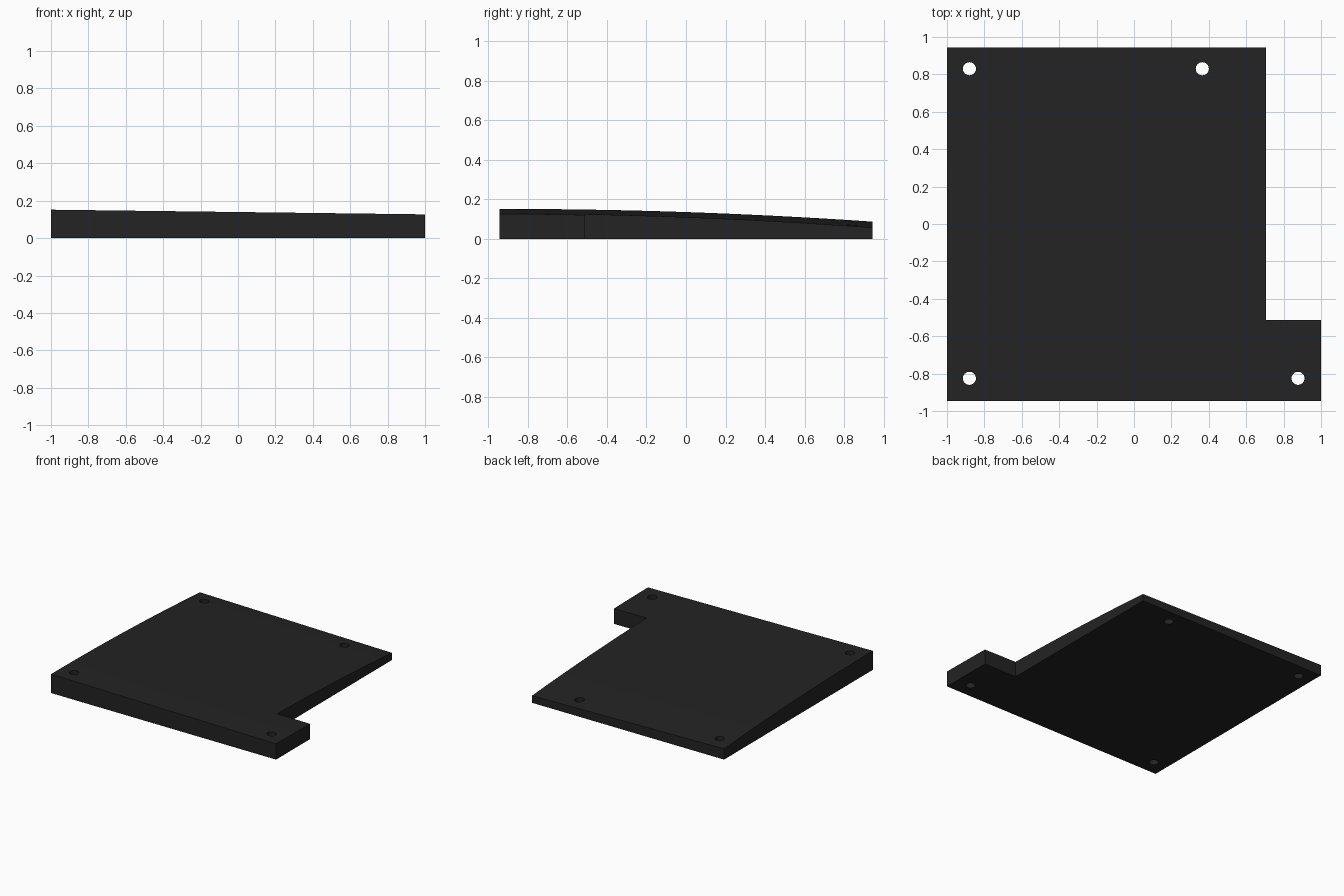
import bpy, bmesh, math

if "Cube" in bpy.data.objects:
    bpy.data.objects.remove(bpy.data.objects["Cube"])

X0, X1, XN = -1.0, 1.0, 0.707          # left, right, notch side
Y0, Y1, YN = -0.945, 0.945, -0.512     # front, back, notch front
HOLES = [(-0.88, 0.83), (0.365, 0.83), (-0.88, -0.825), (0.877, -0.825)]
HOLE_R = 0.035
STRIPS = 16


def top_height(x, y):
    """Crowned top that falls away to the back and tilts down to the right."""
    d = y - Y0
    return 0.152 - 0.0181 * d * d - (0.0125 + 0.0027 * d) * (x - X0)


black = bpy.data.materials.new("matte_black")
black.diffuse_color = (0.0168, 0.0168, 0.0168, 1)
black.use_nodes = True
black.node_tree.nodes["Principled BSDF"].inputs["Base Color"].default_value = black.diffuse_color

# Plate: notched outline, extruded, sliced into strips, top bent to the curve
bm = bmesh.new()
outline = [(X0, Y0), (X1, Y0), (X1, YN), (XN, YN), (XN, Y1), (X0, Y1)]
base = bm.faces.new([bm.verts.new((x, y, 0)) for x, y in outline])
cuts = [((XN, 0, 0), (1, 0, 0)), ((0, YN, 0), (0, 1, 0))]
cuts += [((0, Y0 + (Y1 - Y0) * i / STRIPS, 0), (0, 1, 0)) for i in range(1, STRIPS)]
for co, no in cuts:
    bmesh.ops.bisect_plane(bm, geom=bm.verts[:] + bm.edges[:] + bm.faces[:],
                           dist=1e-5, plane_co=co, plane_no=no)
ext = bmesh.ops.extrude_face_region(bm, geom=bm.faces[:], use_keep_orig=True)
for v in ext["geom"]:
    if isinstance(v, bmesh.types.BMVert):
        v.co.z = top_height(v.co.x, v.co.y)
bmesh.ops.recalc_face_normals(bm, faces=bm.faces[:])
mesh = bpy.data.meshes.new("plate")
bm.to_mesh(mesh)
bm.free()
plate = bpy.data.objects.new("plate", mesh)
bpy.context.collection.objects.link(plate)
mesh.materials.append(black)

# Four screw holes, cut right through
for i, (x, y) in enumerate(HOLES):
    bpy.ops.mesh.primitive_cylinder_add(vertices=32, radius=HOLE_R, depth=0.6,
                                        location=(x, y, 0.1))
    cutter = bpy.context.object
    cutter.name = f"hole_cutter_{i + 1}"
    cutter.data.materials.append(black)
    mod = plate.modifiers.new(f"hole_{i + 1}", 'BOOLEAN')
    mod.operation = 'DIFFERENCE'
    mod.solver = 'EXACT'
    mod.object = cutter
    bpy.ops.object.select_all(action='DESELECT')
    plate.select_set(True)
    bpy.context.view_layer.objects.active = plate
    bpy.ops.object.modifier_apply(modifier=mod.name)
    bpy.data.objects.remove(cutter, do_unlink=True)

# Smooth crown and hole walls, crisp rims
bpy.ops.object.shade_smooth_by_angle(angle=math.radians(30))
